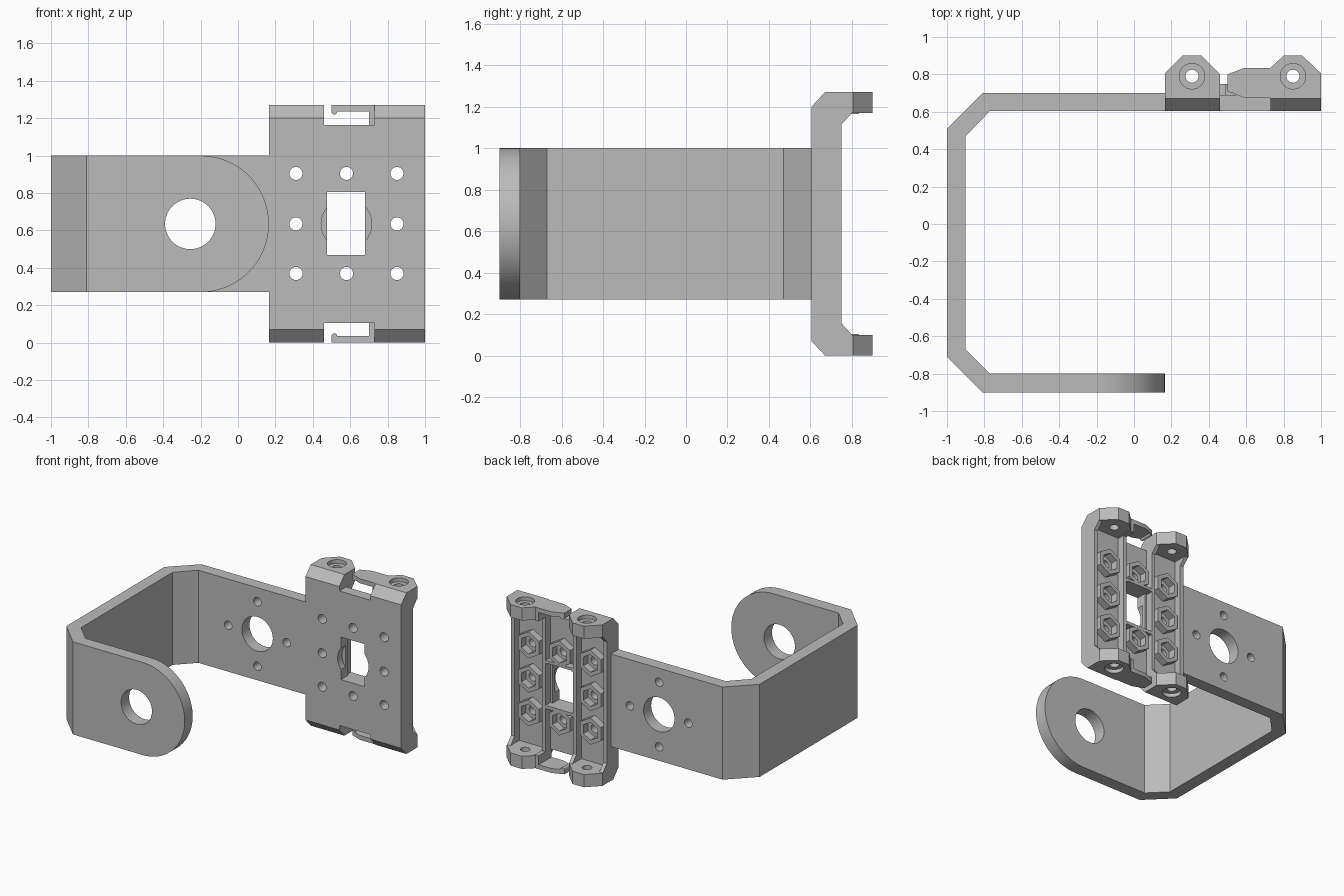
import bpy, bmesh
from math import sin, cos, pi, radians
from mathutils import Vector

cube = bpy.data.objects.get("Cube")
if cube:
    bpy.data.objects.remove(cube, do_unlink=True)

grey = bpy.data.materials.new("plain grey")
grey.use_nodes = True
COLOUR = (0.5, 0.5, 0.5, 1)
grey.diffuse_color = COLOUR
grey.node_tree.nodes["Principled BSDF"].inputs["Base Color"].default_value = COLOUR

PLACE = {"x": lambda a, b, d: Vector((d, a, b)),
         "y": lambda a, b, d: Vector((a, d, b)),
         "z": lambda a, b, d: Vector((a, b, d))}


def prism(name, pts, axis, lo, hi):
    """Extrude a 2D outline along an axis."""
    bm = bmesh.new()
    face = bm.faces.new([bm.verts.new(PLACE[axis](a, b, lo)) for a, b in pts])
    ext = bmesh.ops.extrude_face_region(bm, geom=[face])
    verts = [v for v in ext["geom"] if isinstance(v, bmesh.types.BMVert)]
    bmesh.ops.translate(bm, verts=verts, vec=PLACE[axis](0, 0, hi - lo))
    bmesh.ops.recalc_face_normals(bm, faces=bm.faces)
    mesh = bpy.data.meshes.new(name)
    bm.to_mesh(mesh)
    bm.free()
    mesh.materials.append(grey)
    obj = bpy.data.objects.new(name, mesh)
    bpy.context.collection.objects.link(obj)
    return obj


def ring(a, b, r, n=40, start=0.0, sweep=2 * pi, closed=True):
    steps = n if closed else n - 1
    return [(a + r * cos(start + sweep * i / steps),
             b + r * sin(start + sweep * i / steps)) for i in range(n)]


def rect(a0, a1, b0, b1):
    return [(a0, b0), (a1, b0), (a1, b1), (a0, b1)]


def combine(obj, tool, operation="DIFFERENCE"):
    """Apply a boolean and discard the tool."""
    bpy.context.view_layer.objects.active = obj
    mod = obj.modifiers.new("combine", "BOOLEAN")
    mod.operation, mod.solver, mod.object = operation, "EXACT", tool
    bpy.ops.object.modifier_apply(modifier=mod.name)
    bpy.data.objects.remove(tool, do_unlink=True)


def cut(obj, pts, axis, lo, hi):
    combine(obj, prism("cutter", pts, axis, lo, hi))


def add(obj, pts, axis, lo, hi):
    combine(obj, prism("addition", pts, axis, lo, hi), "UNION")


MID = 0.635            # middle height
X0, X1 = 0.165, 1.0    # sides of the mounting plate
BOT, TOP = 0.27, 1.0   # edges of the bent strap
HOLE_X = -0.255

# Bent strap: chamfered C outline
outline = [(X0, -0.9), (-0.81, -0.9), (-1, -0.71), (-1, 0.51), (-0.81, 0.7), (X0 + 0.02, 0.7),
           (X0 + 0.02, 0.605), (-0.77, 0.605), (-0.9, 0.47), (-0.9, -0.67), (-0.77, -0.8), (X0, -0.8)]
strap = prism("bent_strap", outline, "z", BOT, TOP)

# Rounded end of the front arm
R = (TOP - BOT) / 2
end = [(0.3, BOT - 0.1), (0.3, TOP + 0.1), (X0 - R, TOP + 0.1)]
end += ring(X0 - R, MID, R, 40, pi / 2, -pi, closed=False) + [(X0 - R, BOT - 0.1)]
cut(strap, end, "y", -1, -0.7)

# Pivot holes through both arms, four screw holes in the rear arm
cut(strap, ring(HOLE_X, MID, 0.135, 48), "y", -1, 1)
for dx, dz in ((1, 0), (-1, 0), (0, 1), (0, -1)):
    cut(strap, ring(HOLE_X + 0.255 * dx, MID + 0.255 * dz, 0.033, 24), "y", 0.4, 1)

# Mounting plate: flanged side profile trimmed by the plan outline
half = [(0.605, 0.07), (0.67, 0), (0.9, 0), (0.9, 0.1), (0.8, 0.1), (0.75, 0.155)]
profile = half + [(y, 2 * MID - z) for y, z in reversed(half)]
plate = prism("mounting_plate", profile, "x", X0, X1)
plan = [(X0, 0.5), (X1, 0.5), (X1, 0.805), (0.9, 0.9), (0.8, 0.9), (0.73, 0.835), (0.73, 0.75),
        (0.46, 0.75), (0.46, 0.8), (0.36, 0.9), (0.26, 0.9), (X0, 0.805)]
combine(plate, prism("plan_trim", plan, "z", -0.1, 1.4), "INTERSECT")

# Notches between the flanges
for z0, z1 in ((-0.1, 0.105), (1.165, 1.4)):
    cut(plate, rect(0.46, 0.73, z0, z1), "y", 0.5, 1)

# Three troughs in the back, leaving thin ribs
for x0, x1 in ((X0 + 0.03, 0.43), (0.46, 0.70), (0.73, X1 - 0.03)):
    cut(plate, rect(x0, x1, 0.1, 1.17), "y", 0.69, 1)

# Ribs above and below the window
for z0 in (0.445, 0.8):
    add(plate, rect(0.45, 0.71, z0, z0 + 0.025), "y", 0.65, 0.749)

# Hexagonal nut bosses with pockets and screw holes
spots = [(x, z) for x in (0.31, 0.58, 0.85) for z in (0.37, MID, 0.905)
         if (x, z) != (0.58, MID)]
for x, z in spots:
    add(plate, ring(x, z, 0.105, 6, pi / 6), "y", 0.65, 0.748)
for x, z in spots:
    cut(plate, ring(x, z, 0.07, 6, pi / 6), "y", 0.69, 1)
    cut(plate, ring(x, z, 0.035, 24), "y", 0.5, 1)

# Window with a round recess in front
cut(plate, rect(0.475, 0.68, 0.47, 0.805), "y", 0.5, 1)
cut(plate, ring(0.58, MID, 0.135, 48), "y", 0.5, 0.66)

# Counterbored pin holes through the flanges
for x in (0.31, 0.85):
    cut(plate, ring(x, 0.79, 0.035, 24), "z", -0.1, 1.4)
    for z0, z1 in ((-0.1, 0.03), (1.24, 1.4)):
        cut(plate, ring(x, 0.79, 0.068, 32), "z", z0, z1)

# Snap tongues with hooked tips, mirrored top and bottom
tongue_plan = [(0.74, 0.675), (0.59, 0.675), (0.5, 0.71), (0.5, 0.8), (0.59, 0.835), (0.74, 0.835)]
tongues = []
for name, flip in (("upper_tongue", False), ("lower_tongue", True)):
    side = [(0.735, 0), (0.5, 0), (0.5, 0.035)]
    side += ring(0.515, 0.035, 0.015, 10, pi, -pi, closed=False)
    side += [(0.7, 0.035), (0.7, 0.105), (0.735, 0.105)]
    if not flip:
        side = [(x, 2 * MID - z) for x, z in side]
    tongue = prism(name, side, "y", 0.6, 0.9)
    combine(tongue, prism("tongue_trim", tongue_plan, "z", -0.1, 1.4), "INTERSECT")
    tongues.append(tongue)

# Smooth curved walls, keep edges sharp
bpy.ops.object.select_all(action="DESELECT")
for obj in [strap, plate] + tongues:
    obj.select_set(True)
bpy.context.view_layer.objects.active = plate
bpy.ops.object.shade_smooth_by_angle(angle=radians(28))
